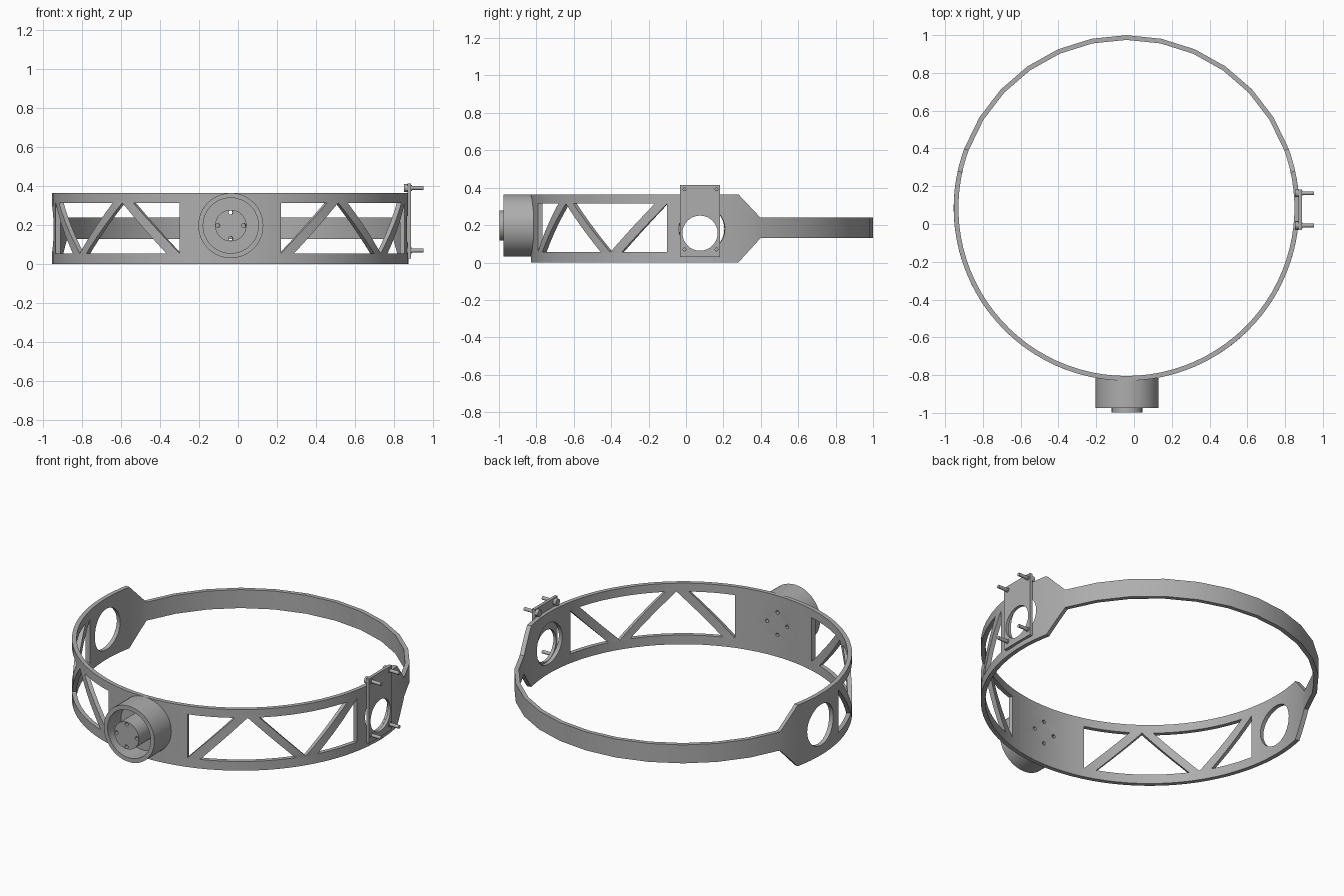
import bpy, bmesh, math
from mathutils import Matrix, Vector

cube = bpy.data.objects.get("Cube")
if cube:
    bpy.data.objects.remove(cube, do_unlink=True)

CX, CY = -0.04, 0.085        # ring centre
R, T = 0.902, 0.025          # ring middle radius and thickness
MOTOR_X, MOTOR_Z = -0.037, 0.198

grey = bpy.data.materials.new("grey metal")
grey.use_nodes = True
colour = (0.42, 0.42, 0.42, 1)
grey.diffuse_color = colour
grey.node_tree.nodes["Principled BSDF"].inputs["Base Color"].default_value = colour


def circle(x, y, r, n=32):
    return [(x + r * math.cos(math.tau * i / n), y + r * math.sin(math.tau * i / n))
            for i in range(n)]


def sheet(outlines, thickness):
    """Solid flat sheet from closed outlines; inner outlines become holes."""
    curve = bpy.data.curves.new("outline", 'CURVE')
    curve.dimensions = '2D'
    curve.fill_mode = 'BOTH'
    curve.extrude = thickness / 2
    for pts in outlines:
        spline = curve.splines.new('POLY')
        spline.points.add(len(pts) - 1)
        for p, (x, y) in zip(spline.points, pts):
            p.co = (x, y, 0, 1)
        spline.use_cyclic_u = True
    temp = bpy.data.objects.new("outline", curve)
    bpy.context.collection.objects.link(temp)
    bpy.context.view_layer.update()
    mesh = temp.evaluated_get(bpy.context.evaluated_depsgraph_get()).to_mesh()
    bm = bmesh.new()
    bm.from_mesh(mesh)
    bpy.data.objects.remove(temp, do_unlink=True)
    bpy.data.curves.remove(curve)
    bmesh.ops.remove_doubles(bm, verts=bm.verts, dist=1e-5)
    return bm


def finish(name, bm, smooth=30):
    bmesh.ops.recalc_face_normals(bm, faces=bm.faces)
    mesh = bpy.data.meshes.new(name)
    bm.to_mesh(mesh)
    bm.free()
    mesh.materials.clear()
    mesh.materials.append(grey)
    for poly in mesh.polygons:
        poly.material_index = 0
    obj = bpy.data.objects.new(name, mesh)
    bpy.context.collection.objects.link(obj)
    bpy.ops.object.select_all(action='DESELECT')
    obj.select_set(True)
    bpy.context.view_layer.objects.active = obj
    bpy.ops.object.shade_smooth_by_angle(angle=math.radians(smooth))
    return obj


def lathe(name, profile, matrix, n=48):
    """Spin a closed (radius, height) profile about local z."""
    bm = bmesh.new()
    rings = [[bm.verts.new((x, y, h)) for x, y in circle(0, 0, r, n)] for r, h in profile]
    for a, b in zip(rings, rings[1:] + rings[:1]):
        for i in range(n):
            j = (i + 1) % n
            bm.faces.new((a[i], a[j], b[j], b[i]))
    bm.transform(matrix)
    return finish(name, bm)


# Band: truss cut from a flat strip, then rolled into a ring (angle 0 = front)
def arc(deg):
    return R * math.radians(deg)


half = [(102.3, 0), (110, 0.13), (180, 0.13), (180, 0.24), (110, 0.24), (102.3, 0.365)]
outline = half + [(-a, z) for a, z in reversed(half)]
LOW, HIGH = 0.055, 0.315
windows = [
    [(16.5, LOW), (33, HIGH), (16.5, HIGH)],
    [(21, LOW), (53.8, LOW), (37.3, HIGH)],
    [(41.2, HIGH), (57.6, LOW), (74, HIGH)],
    [(62, LOW), (78.3, LOW), (78.3, HIGH)],
]
shapes = [[(arc(a), z) for a, z in outline]]
for side in (1, -1):
    shapes += [[(side * arc(a), z) for a, z in w] for w in windows]
    shapes.append(circle(side * arc(90), 0.18, 0.122))
SCREWS = [(0.067, 0), (-0.067, 0), (0, 0.067), (0, -0.067)]
shapes += [circle(x, MOTOR_Z + z, 0.011, 12) for x, z in SCREWS]

bm = sheet(shapes, T)
cuts = [a for a in range(-108, 109, 4)]
cuts += [s * (110 + 70 * i / 6) for s in (1, -1) for i in range(6)]
for a in cuts:
    bmesh.ops.bisect_plane(bm, geom=bm.verts[:] + bm.edges[:] + bm.faces[:], dist=1e-5,
                           plane_co=(arc(a), 0, 0), plane_no=(1, 0, 0))
ends = [f for f in bm.faces if all(abs(abs(v.co.x) - arc(180)) < 1e-4 for v in f.verts)]
bmesh.ops.delete(bm, geom=ends, context='FACES')
for v in bm.verts:
    a, r = v.co.x / R, R + v.co.z
    v.co = Vector((CX + r * math.sin(a), CY - r * math.cos(a), v.co.y))
bmesh.ops.remove_doubles(bm, verts=bm.verts, dist=1e-4)
finish("truss_band", bm)

# Motor: open cup and drilled hub, local z pointing to the front
to_front = Matrix.Translation((MOTOR_X, 0, MOTOR_Z)) @ Matrix.Rotation(math.pi / 2, 4, 'X')
lathe("motor_cup", [(0.167, 0.815), (0.167, 0.975), (0.142, 0.975), (0.142, 0.85),
                    (0.078, 0.85), (0.078, 0.815)], to_front)
bm = sheet([circle(0, 0, 0.081)] + [circle(x, z, 0.011, 12) for x, z in SCREWS], 0.18)
bm.transform(to_front @ Matrix.Translation((0, 0, 0.908)))
finish("motor_hub", bm)

# Side plate with a round opening and four bolt holes; local x, y become y, z
to_side = Matrix(((0, 0, 1, 0), (1, 0, 0, 0), (0, 1, 0, 0), (0, 0, 0, 1)))
bolts = [(y, z) for y in (-0.008, 0.163) for z in (0.07, 0.391)]
border = [(-0.033, 0.03), (0.182, 0.03), (0.182, 0.415), (-0.033, 0.415)]
bm = sheet([border, circle(0.075, 0.157, 0.094)], 0.018)
bm.transform(Matrix.Translation((0.88, 0, 0)) @ to_side)
finish("side_plate", bm)

# Bolts with round heads behind the plate
for i, (y, z) in enumerate(bolts):
    place = Matrix.Translation((0, y, z)) @ to_side
    lathe(f"plate_bolt_{i + 1}", [(0, 0.852), (0.02, 0.852), (0.02, 0.873), (0.01, 0.873),
                                  (0.01, 0.952), (0, 0.952)], place, 16)
    lathe(f"bolt_collar_{i + 1}", [(0.01, 0.885), (0.015, 0.885), (0.015, 0.893),
                                   (0.01, 0.893)], place, 16)
